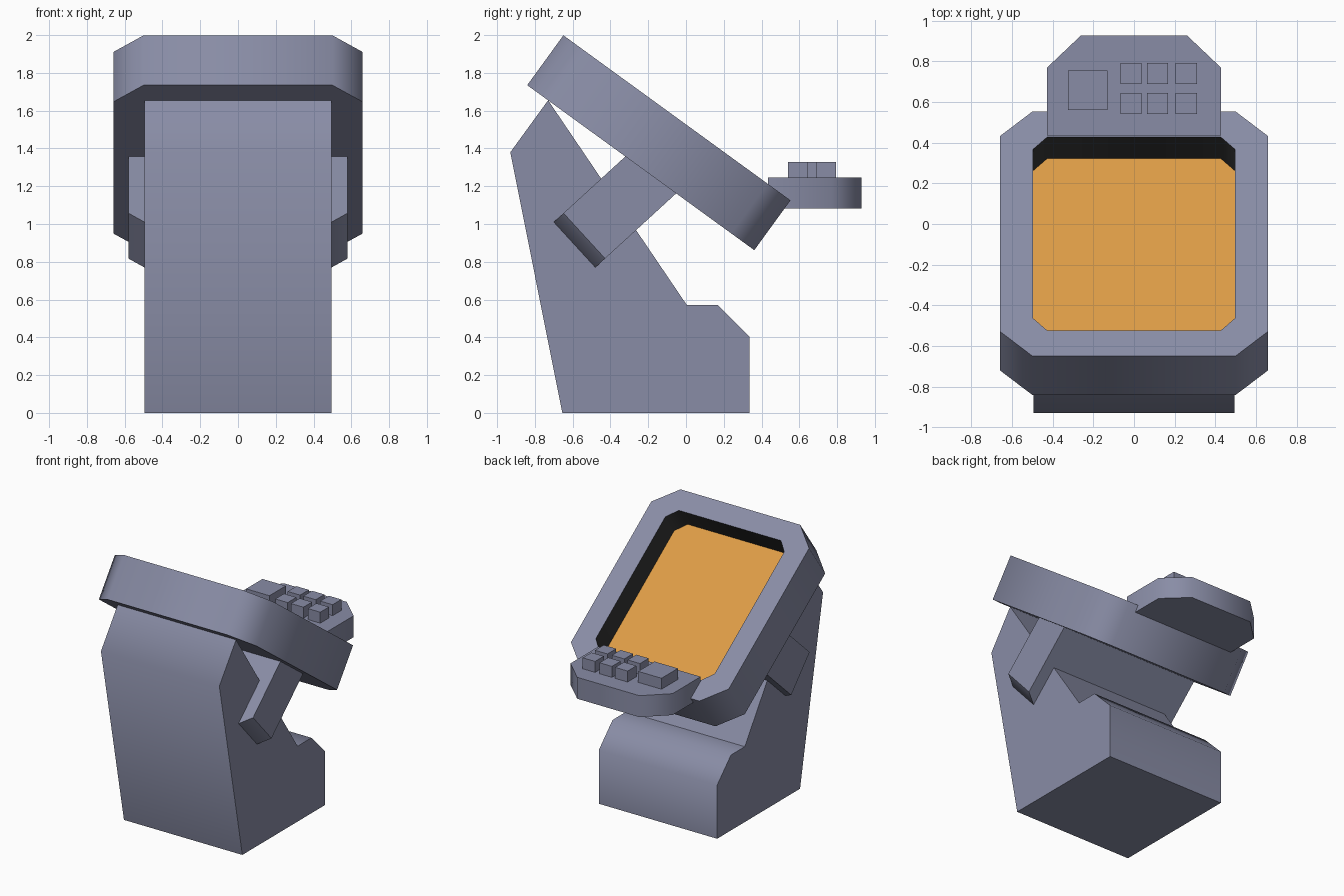
import bpy, bmesh, math
from mathutils import Matrix

if "Cube" in bpy.data.objects:
    bpy.data.objects.remove(bpy.data.objects["Cube"])


def material(name, rgb):
    m = bpy.data.materials.new(name)
    m.diffuse_color = (*rgb, 1)
    m.use_nodes = True
    m.node_tree.nodes["Principled BSDF"].inputs["Base Color"].default_value = m.diffuse_color
    return m


GREY = material("blue grey casing", (0.25, 0.265, 0.38))
BLACK = material("black recess", (0.035, 0.035, 0.035))
ORANGE = material("orange screen", (0.72, 0.33, 0.06))


def finish(bm, name, matrix, mats):
    bmesh.ops.recalc_face_normals(bm, faces=bm.faces)
    me = bpy.data.meshes.new(name)
    bm.to_mesh(me)
    bm.free()
    for m in mats:
        me.materials.append(m)
    ob = bpy.data.objects.new(name, me)
    ob.matrix_world = matrix
    bpy.context.collection.objects.link(ob)
    bpy.ops.object.select_all(action='DESELECT')
    ob.select_set(True)
    bpy.context.view_layer.objects.active = ob
    bpy.ops.object.shade_smooth_by_angle(angle=math.radians(50))
    return ob


def ring(bm, pts, z):
    return [bm.verts.new((x, y, z)) for x, y in pts]


def bridge(bm, a, b):
    n = len(a)
    return [bm.faces.new((a[i], a[(i + 1) % n], b[(i + 1) % n], b[i])) for i in range(n)]


def prism(name, pts, z0, z1, matrix=Matrix()):
    """Extrude a flat outline along local z."""
    bm = bmesh.new()
    a, b = ring(bm, pts, z0), ring(bm, pts, z1)
    bm.faces.new(a)
    bm.faces.new(b)
    bridge(bm, a, b)
    return finish(bm, name, matrix, [GREY])


def octagon(hx, hy, cx, cy):
    return [(hx, -hy + cy), (hx, hy - cy), (hx - cx, hy), (cx - hx, hy),
            (-hx, hy - cy), (-hx, cy - hy), (cx - hx, -hy), (hx - cx, -hy)]


def tilted(y, z, degrees):
    return Matrix.Translation((0, y, z)) @ Matrix.Rotation(math.radians(degrees), 4, 'X')


# Pedestal: side profile in (y, z) extruded across the width
SIDE = Matrix(((0, 0, 1, 0), (1, 0, 0, 0), (0, 1, 0, 0), (0, 0, 0, 1)))
prism("pedestal", [(-0.655, 0), (0.335, 0), (0.335, 0.405), (0.17, 0.57),
                   (0.005, 0.57), (-0.73, 1.655), (-0.93, 1.38)], -0.495, 0.495, SIDE)

# Bracket slab through the pedestal that carries the screen
prism("screen_bracket", [(0.495, 0), (0.58, 0.07), (0.58, 0.62),
                         (-0.58, 0.62), (-0.58, 0.07), (-0.495, 0)],
      -0.163, 0.163, tilted(-0.59, 0.89, 42.5))

# Screen housing with black recess walls and an orange screen floor
bm = bmesh.new()
outer = octagon(0.66, 0.743, 0.16, 0.15)
inner = octagon(0.497, 0.588, 0.07, 0.075)
base, rim = ring(bm, outer, -0.326), ring(bm, outer, 0)
lip, floor = ring(bm, inner, 0), ring(bm, inner, -0.18)
bm.faces.new(base)
bridge(bm, base, rim)
bridge(bm, rim, lip)
for f in bridge(bm, lip, floor):
    f.material_index = 1
bm.faces.new(floor).material_index = 2
finish(bm, "screen_housing", tilted(-0.048, 1.562, -36), [GREY, BLACK, ORANGE])

# Keypad shelf
prism("keypad_shelf", [(-0.427, 0.435), (0.427, 0.435), (0.427, 0.77),
                       (0.26, 0.928), (-0.26, 0.928), (-0.427, 0.77)], 1.083, 1.245)


# Keys: one large, six small
def key(name, x, y, size):
    h = size / 2
    prism(name, [(x - h, y - h), (x + h, y - h), (x + h, y + h), (x - h, y + h)], 1.24, 1.328)


key("large_key", -0.227, 0.658, 0.195)
for r, y in enumerate((0.593, 0.741)):
    for c, x in enumerate((-0.015, 0.116, 0.257)):
        key(f"small_key_{r}_{c}", x, y, 0.104)
